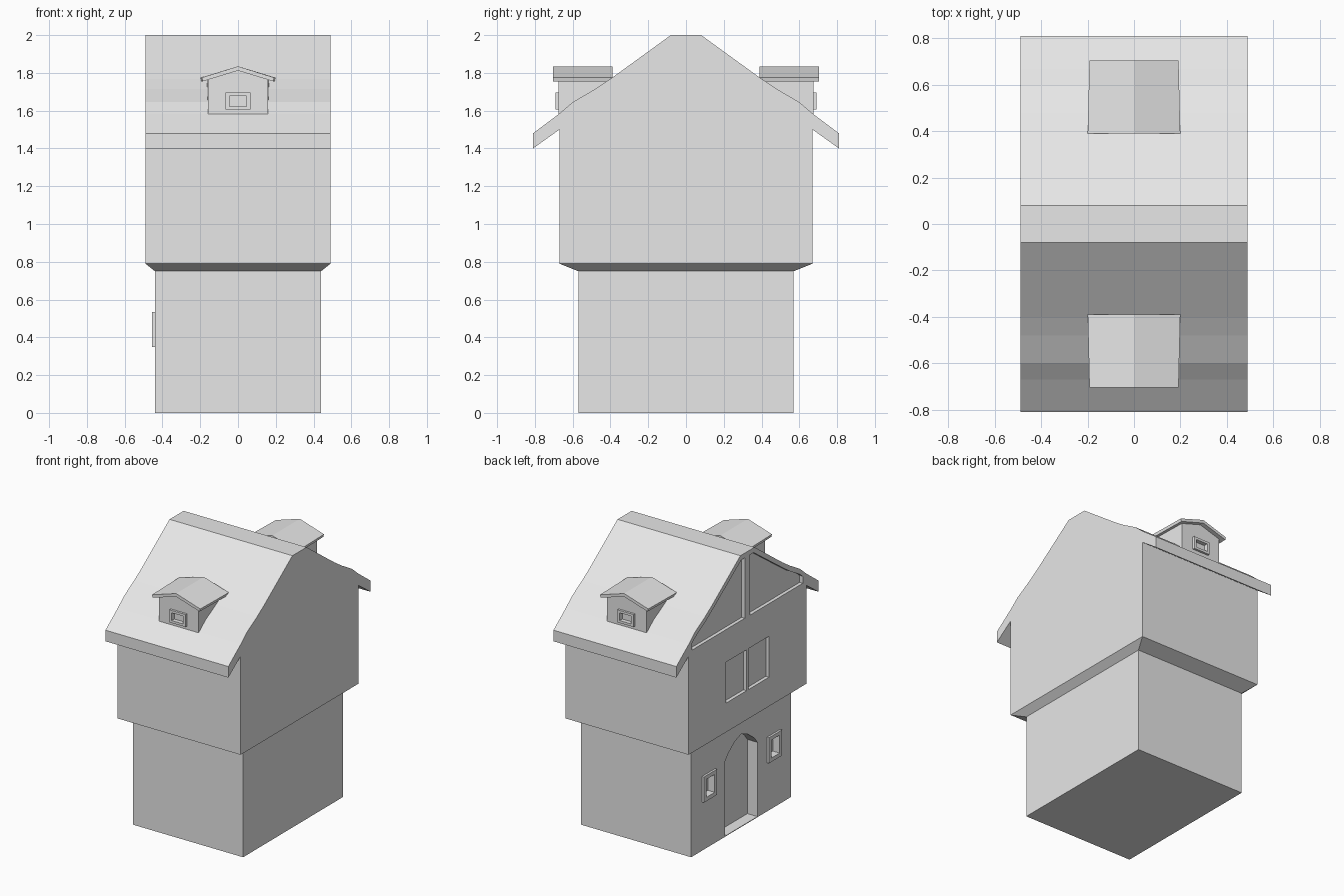
import bpy, bmesh

if "Cube" in bpy.data.objects:
    bpy.data.objects.remove(bpy.data.objects["Cube"])

grey = bpy.data.materials.new("plain grey")
grey.diffuse_color = (0.8, 0.8, 0.8, 1)
grey.use_nodes = True
grey.node_tree.nodes["Principled BSDF"].inputs["Base Color"].default_value = grey.diffuse_color


def finish(name, bm):
    bmesh.ops.recalc_face_normals(bm, faces=bm.faces)
    mesh = bpy.data.meshes.new(name)
    bm.to_mesh(mesh)
    bm.free()
    mesh.materials.append(grey)
    obj = bpy.data.objects.new(name, mesh)
    bpy.context.collection.objects.link(obj)
    return obj


def loft(name, rings):
    """Closed solid through matching rings of points."""
    bm = bmesh.new()
    loops = [[bm.verts.new(p) for p in ring] for ring in rings]
    n = len(loops[0])
    bm.faces.new(loops[0])
    bm.faces.new(loops[-1])
    for a, b in zip(loops, loops[1:]):
        for i in range(n):
            j = (i + 1) % n
            bm.faces.new((a[i], a[j], b[j], b[i]))
    return finish(name, bm)


def extrude_x(name, profile, x0, x1):
    return loft(name, [[(x, y, z) for y, z in profile] for x in (x0, x1)])


def rect(a0, a1, b0, b1):
    return [(a0, b0), (a1, b0), (a1, b1), (a0, b1)]


def cut(target, cutter):
    mod = target.modifiers.new("recess", 'BOOLEAN')
    mod.operation = 'DIFFERENCE'
    mod.solver = 'EXACT'
    mod.object = cutter
    bpy.context.view_layer.objects.active = target
    bpy.ops.object.modifier_apply(modifier=mod.name)
    bpy.data.objects.remove(cutter)


def mirrored(half):
    """Complete a symmetric (y, z) outline given its right half."""
    return half + [(-y, z) for y, z in reversed(half) if y > 1e-6]


# Ground floor with the flared jetty under the upper floor
base = loft("ground_floor", [
    [(-a, -b, z), (a, -b, z), (a, b, z), (-a, b, z)]
    for a, b, z in ((.44, .57, 0), (.44, .57, .75), (.49, .67, .79))])

# Upper floor and flush roof, one extruded gable outline
upper = extrude_x("upper_floor_and_roof", mirrored([
    (.67, .79), (.67, 1.50), (.81, 1.40), (.81, 1.48), (.67, 1.585),
    (.60, 1.645), (.48, 1.715), (.40, 1.768), (.08, 2.0)]), -.49, .49)

# Arched doorway recess
cut(base, extrude_x("door_cutter", mirrored([
    (.185, .005), (.185, .54), (.15, .585), (.07, .645), (0, .67)]), -.6, -.36))

for s in (-1, 1):
    # Small ground floor windows: raised frame around a recess
    y = .37 * s
    frame = extrude_x("small_window_frame", rect(y - .075, y + .075, .35, .535), -.455, -.42)
    hole = rect(y - .047, y + .047, .378, .507)
    cut(frame, extrude_x("frame_cutter", hole, -.6, -.3))
    cut(base, extrude_x("window_cutter", hole, -.6, -.40))
    # Paired upper windows
    pane = [(p * s, z) for p, z in rect(.01, .245, 1.0, 1.295)]
    cut(upper, extrude_x("pane_cutter", pane, -.6, -.465))
    # Gable panels following the roof slope
    panel = [(p * s, z) for p, z in (
        (.03, 1.53), (.63, 1.53), (.63, 1.58), (.60, 1.605), (.48, 1.675),
        (.40, 1.73), (.07, 1.965), (.03, 1.965))]
    cut(upper, extrude_x("panel_cutter", panel, -.6, -.465))


# Dormers, front and back
def along_y(name, profile, y0, y1, s, scale=1.0):
    """Extrude an (x, z) outline in depth, widened by scale at y1."""
    return loft(name, [[(x * k, y * s, z) for x, z in profile]
                       for y, k in ((y0, 1), (y1, scale))])


for s, side in ((-1, "front"), (1, "back")):
    walls = along_y(side + "_dormer_walls", [
        (-.158, 1.565), (.158, 1.565), (.158, 1.765), (0, 1.815), (-.158, 1.765)],
        .674, .40, s, 1.04)
    along_y(side + "_dormer_roof", [
        (-.192, 1.775), (0, 1.835), (.192, 1.775), (.187, 1.755), (0, 1.812), (-.187, 1.755)],
        .705, .39, s, 1.04)
    frame = along_y(side + "_dormer_window_frame", rect(-.065, .065, 1.605, 1.695), .69, .66, s)
    hole = rect(-.046, .046, 1.622, 1.678)
    cut(frame, along_y("frame_cutter", hole, .8, .6, s))
    cut(walls, along_y("window_cutter", hole, .8, .66, s))
